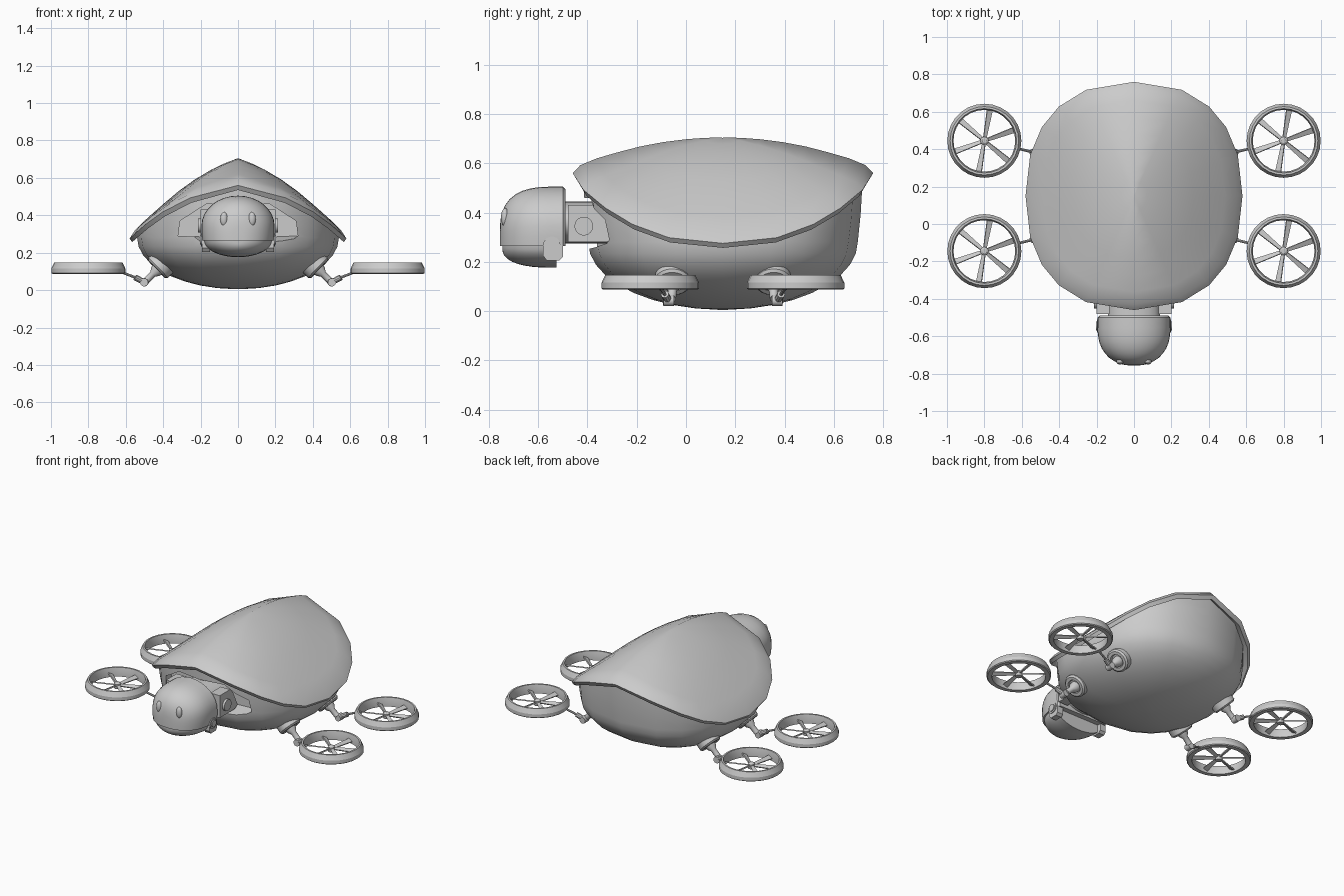
import bpy, bmesh, math
from mathutils import Vector, Matrix

if "Cube" in bpy.data.objects:
    bpy.data.objects.remove(bpy.data.objects["Cube"])

CY = 0.15  # centre of the shell along y


def make(name, bm, angle=35):
    bmesh.ops.recalc_face_normals(bm, faces=bm.faces[:])
    me = bpy.data.meshes.new(name)
    bm.to_mesh(me)
    bm.free()
    me.shade_smooth()
    me.set_sharp_from_angle(angle=math.radians(angle))
    ob = bpy.data.objects.new(name, me)
    bpy.context.collection.objects.link(ob)
    return ob


def loft(name, rings, caps=True, wrap=False, angle=35):
    bm = bmesh.new()
    rows = [[bm.verts.new(p) for p in r] for r in rings]
    pairs = list(zip(rows, rows[1:])) + ([(rows[-1], rows[0])] if wrap else [])
    for a, b in pairs:
        n = len(a)
        for i in range(n):
            j = (i + 1) % n
            bm.faces.new((a[i], a[j], b[j], b[i]))
    if caps:
        bm.faces.new(rows[0])
        bm.faces.new(rows[-1])
    return make(name, bm, angle)


def turned(name, origin, axis, profile, n=20, wrap=False, angle=35):
    """Lathe a (radius, distance) profile around an axis."""
    rot = Vector(axis).normalized().to_track_quat('Z', 'Y')
    o = Vector(origin)
    rings = [[o + rot @ Vector((r * math.cos(2 * math.pi * i / n),
                                r * math.sin(2 * math.pi * i / n), h)) for i in range(n)]
             for r, h in profile]
    return loft(name, rings, caps=not wrap, wrap=wrap, angle=angle)


def rod(name, a, b, r, n=10):
    a, b = Vector(a), Vector(b)
    return turned(name, a, b - a, [(r, 0), (r, (b - a).length)], n)


def prism_x(name, yz, x0, x1):
    return loft(name, [[(x, y, z) for y, z in yz] for x in (x0, x1)])


# Shell outline and height
quarter = [0, 23, 41, 56, 72]
angles = [math.radians(q) for q in quarter + [90] + [180 - q for q in quarter[:0:-1]]]
angles += [a + math.pi for a in angles]


def outline(r, ky=1.0):
    pts = []
    for a in angles:
        s, c = math.sin(a), math.cos(a)
        pts.append((0.58 * r * math.copysign(abs(s) ** 0.87, s),
                    CY + 0.61 * r * ky * math.copysign(abs(c) ** 0.87, c)))
    return pts


def shell_z(x, y):
    u, v = abs(x) / 0.58, abs(y - CY) / 0.61
    return (0.705 - 0.43 * (0.44 * u + 0.56 * u * u)
            - (0.12 * v ** 2 + 0.025 * v ** 8) * (1 - 0.7 * u))


def shell_ring(r, dz=0.0):
    return [(x, y, shell_z(x, y) + dz) for x, y in outline(r)]


# Shell with a bevelled rim
shell = loft("shell", [shell_ring(r) for r in (0.01, 0.12, 0.25, 0.4, 0.55, 0.7)]
             + [shell_ring(0.84, 0.006), shell_ring(0.95, 0.012), shell_ring(1.0),
                shell_ring(0.975, -0.035), shell_ring(0.9, -0.03)], caps=False, angle=55)
bm = bmesh.new()
bm.from_mesh(shell.data)
bmesh.ops.holes_fill(bm, edges=[e for e in bm.edges if e.is_boundary and e.calc_length() < 0.006])
bpy.data.objects.remove(shell)
shell = make("shell", bm, 55)

# Body: rounded belly rising to the shell, with a neck opening cut out
rings = []
for k in range(10):
    phi = math.radians(2 + 88 * k / 9)
    z = 0.28 - 0.275 * math.cos(phi)
    rings.append([(x, y, z) for x, y in outline(0.93 * math.sin(phi), 0.965)])
top = shell_ring(0.93, -0.02)
for f, g in ((0.4, 0.6), (0.7, 0.85)):
    rings.append([(a[0], a[1] + (b[1] - a[1]) * g, a[2] + (b[2] - a[2]) * f)
                  for a, b in zip(rings[9], top)])
rings += [top, shell_ring(0.7, -0.03), shell_ring(0.4, -0.03), shell_ring(0.02, -0.03)]
body = loft("body", rings)
opening = [(-0.2, 0.26), (0.2, 0.26), (0.32, 0.29), (0.31, 0.37), (0.17, 0.46),
           (-0.17, 0.46), (-0.31, 0.37), (-0.32, 0.29)]
cutter = loft("neck_cutter", [[(x, y, z + (dz if z < 0.27 else 0)) for x, z in opening]
                              for y, dz in ((-0.6, -0.06), (-0.265, 0.025))])
mod = body.modifiers.new("opening", 'BOOLEAN')
mod.operation, mod.object, mod.solver = 'DIFFERENCE', cutter, 'EXACT'
bpy.context.view_layer.update()
cut = bpy.data.meshes.new_from_object(body.evaluated_get(bpy.context.evaluated_depsgraph_get()))
body.modifiers.clear()
body.data = cut
cut.set_sharp_from_angle(angle=math.radians(35))
bpy.data.objects.remove(cutter)

# Neck with side brackets
loft("neck", [[(0.14 * math.cos(a), y, 0.36 + 0.085 * math.sin(a))
               for a in (2 * math.pi * i / 20 for i in range(20))] for y in (-0.51, -0.26)])
for s, side in ((1, "right"), (-1, "left")):
    prism_x("neck_bracket_" + side,
            [(-0.48, 0.28), (-0.32, 0.28), (-0.29, 0.3), (-0.34, 0.4), (-0.37, 0.43), (-0.48, 0.43)],
            s * 0.13, s * 0.2)
    rod("neck_pivot_" + side, (s * 0.19, -0.415, 0.345), (s * 0.215, -0.415, 0.345), 0.038, 18)

# Head: arched skull over a rounded jaw
arch = [(0.19, 0.0), (0.195, 0.04)]
arch += [(0.195 * math.cos(a), 0.08 + 0.16 * math.sin(a))
         for a in (math.pi * i / 16 for i in range(17))]
arch += [(-0.195, 0.04), (-0.19, 0.0)]
stations = [(-0.49, 0.94), (-0.5, 1.0)]
for d in (0, 0.2, 0.38, 0.54, 0.68, 0.8, 0.89, 0.95, 0.98, 0.995):
    stations.append((-0.555 - 0.202 * d, (1 - d ** 2.3) ** (1 / 2.3)))
loft("skull", [[(x * s, y, 0.265 + z * s ** 0.6) for x, z in arch] for y, s in stations])
jaw = [(0.182 * math.cos(a), -0.09 * math.sin(a)) for a in (math.pi * i / 16 for i in range(17))]
loft("jaw", [[(x * s, y + 0.01, 0.266 + z * s ** 0.8) for x, z in jaw]
             for y, s in [(-0.535, 1.0)] + stations[3:]])
for s, side in ((1, "right"), (-1, "left")):
    prism_x("jaw_plate_" + side,
            [(-0.58, 0.225), (-0.565, 0.205), (-0.515, 0.205), (-0.5, 0.22), (-0.5, 0.27), (-0.58, 0.27)],
            s * 0.15, s * 0.193)
    turned("jaw_pivot_" + side, (s * 0.18, -0.545, 0.268), (s, 0, 0),
           [(0.035, 0), (0.035, 0.018), (0.024, 0.018), (0.024, 0.024)], 18)
    bm = bmesh.new()
    bmesh.ops.create_uvsphere(bm, u_segments=16, v_segments=10, radius=1)
    bm.transform(Matrix.Translation((s * 0.075, -0.735, 0.38)) @ Matrix.Diagonal((0.02, 0.016, 0.038, 1)))
    make("eye_" + side, bm, 60)

# Four rotor arms and ducted rotors
for sx in (1, -1):
    for sy in (1, -1):
        tag = ("right" if sx > 0 else "left") + ("_rear" if sy > 0 else "_front")

        def P(x, y, z):
            return Vector((sx * x, CY + sy * y, z))

        down = Vector((sx * 0.72, sy * 0.05, -0.7))
        turned("arm_socket_" + tag, P(0.385, 0.2, 0.16), down,
               [(0.074, 0), (0.074, 0.06), (0.064, 0.07), (0.045, 0.07), (0.04, 0.058)])
        turned("upper_arm_" + tag, P(0.42, 0.203, 0.12), down,
               [(0.035, 0), (0.032, 0.03), (0.018, 0.05), (0.018, 0.1)], 12)
        rod("arm_joint_" + tag, P(0.5, 0.2, 0.042), P(0.502, 0.242, 0.042), 0.022, 14)
        rod("forearm_" + tag, P(0.5, 0.222, 0.042), P(0.55, 0.236, 0.068), 0.016)
        rod("rotor_strut_" + tag, P(0.54, 0.234, 0.064), P(0.628, 0.255, 0.098), 0.007, 8)

        c = P(0.8, 0.295, 0)
        turned("rotor_ring_" + tag, c, (0, 0, 1),
               [(0.192, 0.087), (0.198, 0.092), (0.198, 0.115), (0.183, 0.147), (0.172, 0.147),
                (0.165, 0.115), (0.165, 0.087)], 28, wrap=True, angle=22)
        turned("rotor_hub_" + tag, c, (0, 0, 1),
               [(0.02, 0.088), (0.022, 0.095), (0.022, 0.12), (0.012, 0.127)], 14)
        # Six pitched blades flaring to the ring
        bm = bmesh.new()
        for k in range(6):
            rot = Matrix.Translation(c + Vector((0, 0, 0.108))) @ Matrix.Rotation(
                math.radians(20 + 60 * k), 4, 'Z') @ Matrix.Rotation(math.radians(25), 4, 'X')
            ends = []
            for r, w in ((0.015, 0.009), (0.167, 0.016)):
                ends.append([bm.verts.new(rot @ Vector((r, a * w, b * 0.004)))
                             for a, b in ((-1, -1), (1, -1), (1, 1), (-1, 1))])
            for i in range(4):
                j = (i + 1) % 4
                bm.faces.new((ends[0][i], ends[0][j], ends[1][j], ends[1][i]))
            bm.faces.new(ends[0])
            bm.faces.new(ends[1])
        make("rotor_blades_" + tag, bm)
